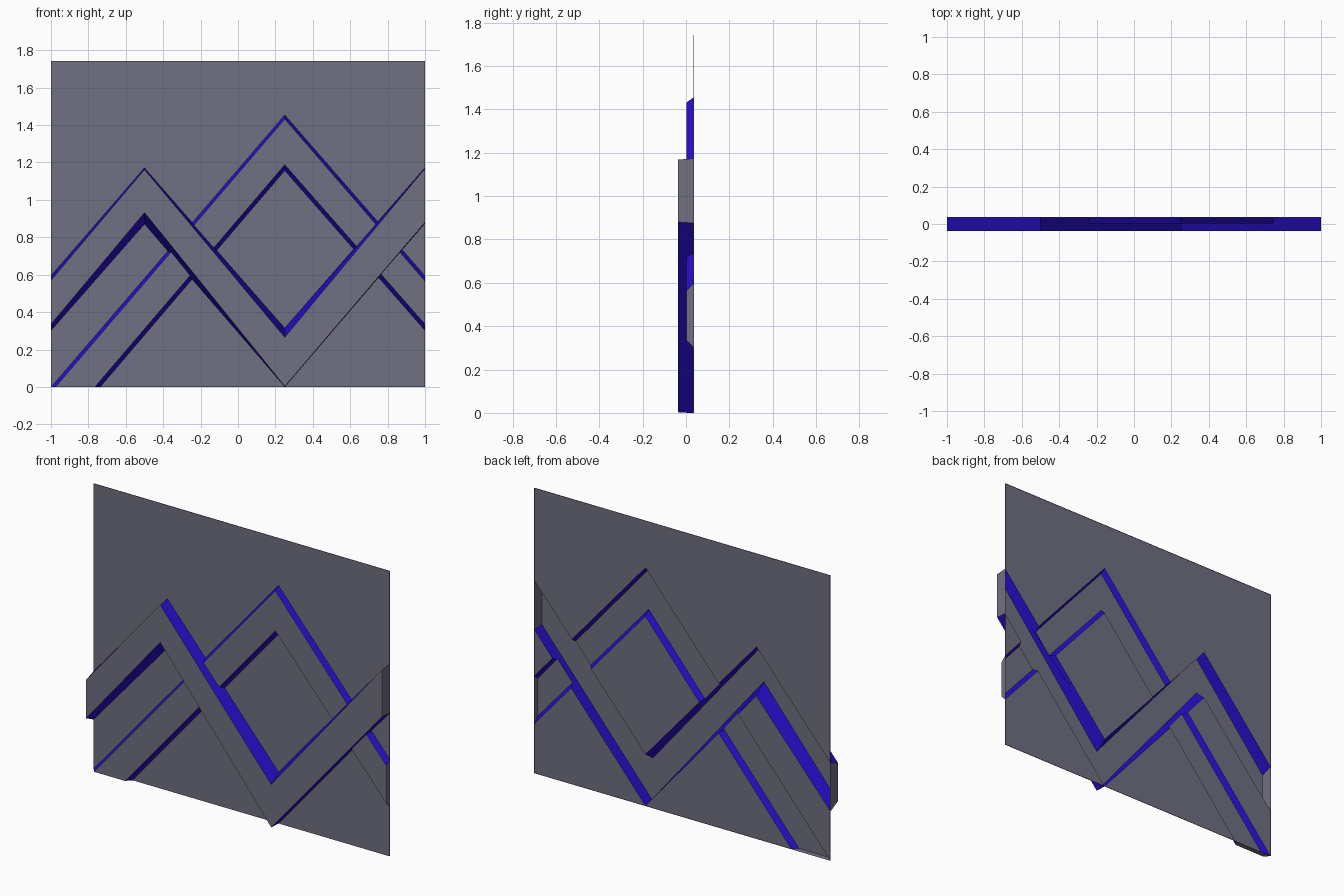
import bpy, bmesh

if "Cube" in bpy.data.objects:
    bpy.data.objects.remove(bpy.data.objects["Cube"])

BACK = 0.037


def make_material(name, color):
    mat = bpy.data.materials.new(name)
    mat.diffuse_color = color
    mat.use_nodes = True
    mat.node_tree.nodes["Principled BSDF"].inputs["Base Color"].default_value = mat.diffuse_color
    return mat


def tapered_plate(name, front, base, y_front, y_base):
    """Solid between a front outline and a base outline, both (x, z) lists."""
    bm = bmesh.new()
    f = [bm.verts.new((x, y_front, z)) for x, z in front]
    b = [bm.verts.new((x, y_base, z)) for x, z in base]
    bm.faces.new(f)
    bm.faces.new(b[::-1])
    n = len(f)
    for i in range(n):
        j = (i + 1) % n
        bm.faces.new((f[j], f[i], b[i], b[j]))
    bmesh.ops.recalc_face_normals(bm, faces=bm.faces)
    mesh = bpy.data.meshes.new(name)
    bm.to_mesh(mesh)
    bm.free()
    obj = bpy.data.objects.new(name, mesh)
    bpy.context.collection.objects.link(obj)
    return obj


# Backing sheet
rect = [(-1, 0), (1, 0), (1, 1.742), (-1, 1.742)]
panel = tapered_plate("relief_panel", rect, rect, 0.034, BACK)

# High zigzag band, with slanted sides
front_band = tapered_plate(
    "front_zigzag",
    [(-1, .57), (-.5, 1.162), (.25, .265), (1, 1.168),
     (1, .88), (.25, .003), (-.5, .932), (-1, .335)],
    [(-1, .595), (-.5, 1.172), (.25, .315), (1, 1.173),
     (1, .875), (.25, 0), (-.5, .87), (-1, .30)],
    -BACK, 0.0355)

# Low chevron band running behind it
back_band = tapered_plate(
    "back_chevron",
    [(-.975, 0), (.25, 1.432), (1, .565), (1, .335), (.25, 1.188), (-.765, 0)],
    [(-1, 0), (.25, 1.455), (1, .595), (1, .30), (.25, 1.155), (-.735, 0)],
    0.003, 0.0355)

# Fuse the bands into the sheet
bpy.context.view_layer.objects.active = panel
for band in (front_band, back_band):
    mod = panel.modifiers.new("join", 'BOOLEAN')
    mod.operation = 'UNION'
    mod.solver = 'EXACT'
    mod.object = band
    bpy.ops.object.modifier_apply(modifier=mod.name)
    bpy.data.objects.remove(band)

# Open the back so the bands are hollow, and colour the slanted walls
mesh = panel.data
mesh.materials.clear()
mesh.materials.append(make_material("slate", (0.16, 0.16, 0.22, 1)))
mesh.materials.append(make_material("blue", (0.02, 0.004, 0.58, 1)))
bm = bmesh.new()
bm.from_mesh(mesh)
bm.normal_update()
bmesh.ops.delete(bm, geom=[f for f in bm.faces if f.normal.y > 0.99],
                 context='FACES')
for f in bm.faces:
    f.smooth = False
    f.material_index = 0 if max(abs(c) for c in f.normal) > 0.98 else 1
bm.to_mesh(mesh)
bm.free()
